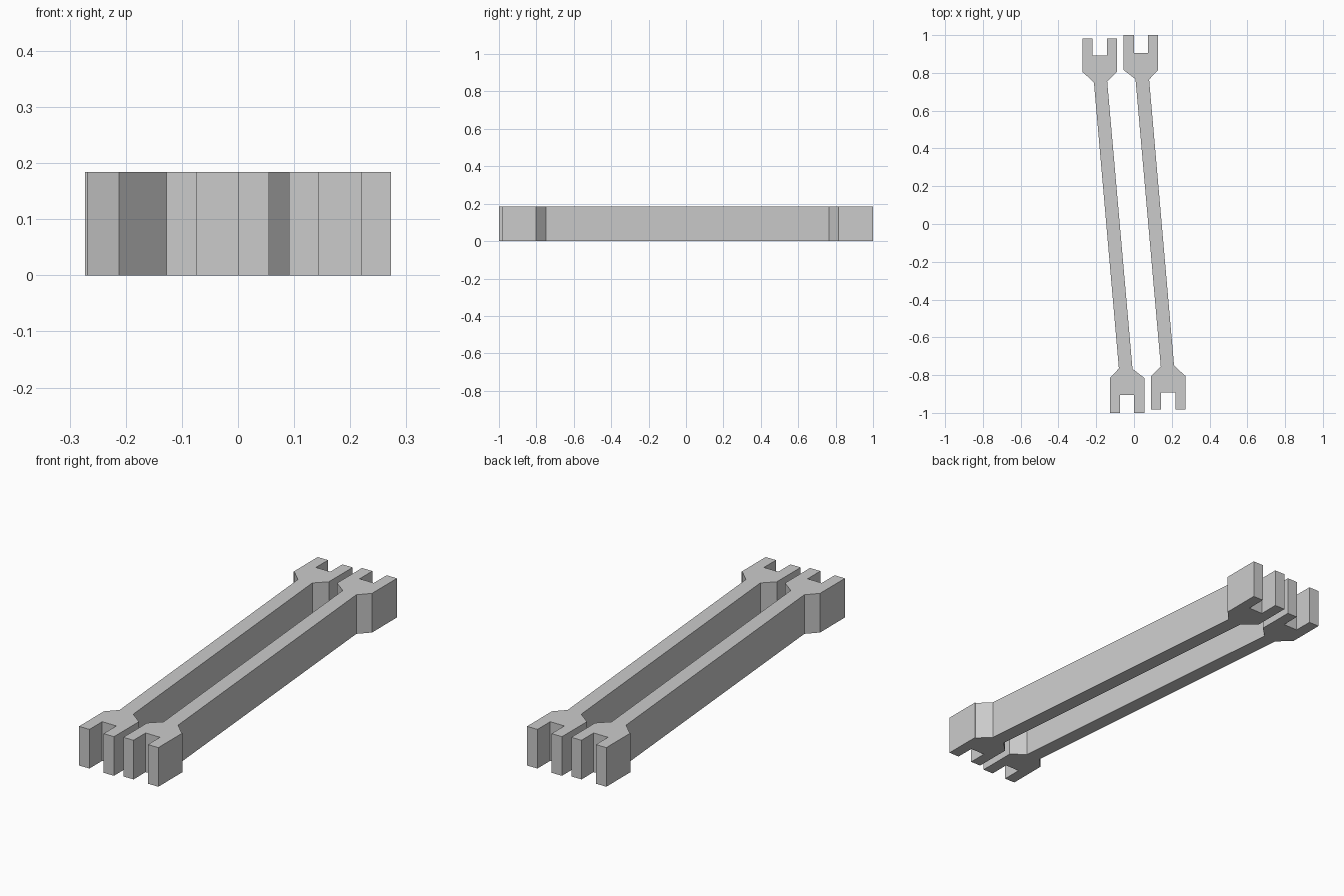
import bpy
import bmesh
from mathutils import Matrix

cube = bpy.data.objects.get("Cube")
if cube:
    bpy.data.objects.remove(cube, do_unlink=True)

THICKNESS = 0.184

# Single plain grey
grey = bpy.data.materials.new("plain grey")
grey.use_nodes = True
colour = (0.6, 0.6, 0.6, 1)
grey.diffuse_color = colour
grey.node_tree.nodes["Principled BSDF"].inputs["Base Color"].default_value = colour

# Jaw at the near end, slanted shaft, jaw at the far end, counter-clockwise
near_jaw = [(-0.08, -0.765), (-0.127, -0.815), (-0.127, -1), (-0.073, -1),
            (-0.073, -0.905), (0.001, -0.905), (0.001, -1), (0.055, -1),
            (0.055, -0.815), (-0.008, -0.767)]
far_jaw = [(-0.142, 0.755), (-0.091, 0.805), (-0.091, 0.982), (-0.144, 0.982),
           (-0.144, 0.892), (-0.219, 0.892), (-0.219, 0.982), (-0.273, 0.982),
           (-0.273, 0.802), (-0.268, 0.802), (-0.212, 0.748)]


def make_wrench(name, half_turn):
    """Extrude the outline upward; half_turn spins it about the centre."""
    bm = bmesh.new()
    base = bm.faces.new([bm.verts.new((x, y, 0)) for x, y in near_jaw + far_jaw])
    top = bmesh.ops.extrude_face_region(bm, geom=[base], use_keep_orig=True)
    raised = [v for v in top["geom"] if isinstance(v, bmesh.types.BMVert)]
    bmesh.ops.translate(bm, verts=raised, vec=(0, 0, THICKNESS))
    if half_turn:
        bmesh.ops.transform(bm, matrix=Matrix.Rotation(3.14159265, 4, "Z"), verts=bm.verts)
    bmesh.ops.recalc_face_normals(bm, faces=bm.faces)
    mesh = bpy.data.meshes.new(name)
    bm.to_mesh(mesh)
    bm.free()
    mesh.materials.append(grey)
    obj = bpy.data.objects.new(name, mesh)
    bpy.context.collection.objects.link(obj)


make_wrench("right_wrench", False)
make_wrench("left_wrench", True)
